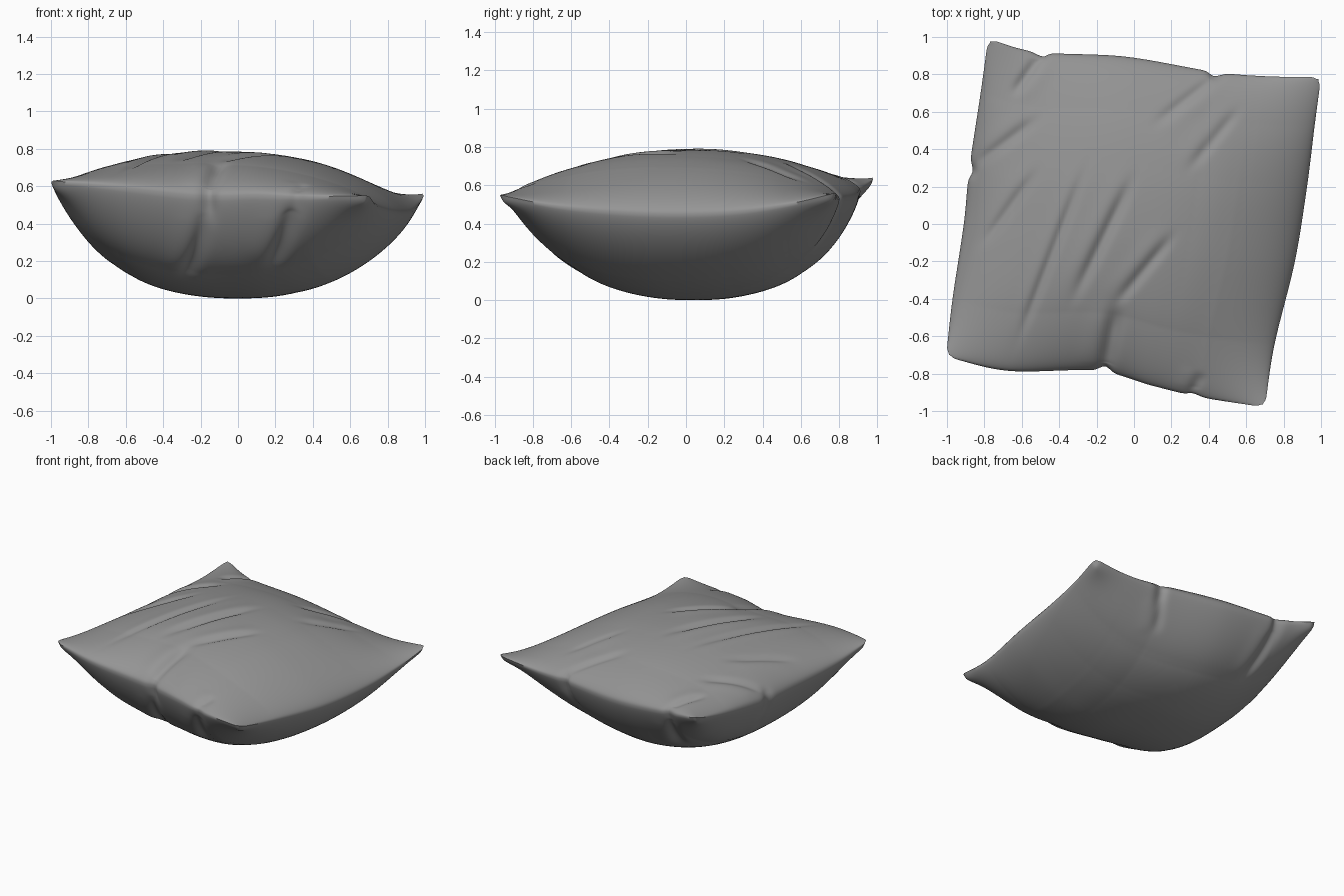
import bpy, bmesh, math
from mathutils import Vector

if "Cube" in bpy.data.objects:
    bpy.data.objects.remove(bpy.data.objects["Cube"])

# Seam edges of the cushion, corner to corner (x, y, z)
FRONT = [(-1.005, -.71, .63), (-.67, -.785, .60), (-.2, -.785, .55), (.1, -.865, .555), (.35, -.925, .545), (.70, -.98, .55)]
BACK = [(-.78, .99, .64), (-.52, .92, .58), (-.05, .895, .54), (.42, .815, .53), (.7, .79, .53), (1.0, .785, .56)]
LEFT = [(-1.005, -.71, .63), (-.97, -.4, .57), (-.91, .0, .54), (-.88, .3, .54), (-.82, .7, .58), (-.78, .99, .64)]
RIGHT = [(.70, -.98, .55), (.75, -.65, .49), (.86, -.2, .455), (.925, .2, .46), (.965, .52, .50), (1.0, .785, .56)]

# Puckers on the seam, then blunted corner tips: x, y, pull, radius
PUCKERS = [(-.16, -.79, .03, .04), (.32, -.92, .015, .04), (.44, .81, .025, .04), (-.5, .92, .025, .04), (-.88, .29, .02, .04)]
CORNERS = [FRONT[0], FRONT[-1], BACK[0], BACK[-1]]
PUCKERS += [(c[0], c[1], .018, .03) for c in CORNERS]

# Creases: x1, y1, x2, y2, depth, width
TOP_CREASES = [
    (-.60, -.58, -.28, .25, .016, .024), (-.31, -.38, -.02, .22, .022, .03),
    (-.16, -.80, -.09, -.45, .03, .04), (-.09, -.42, .2, -.07, .018, .028),
    (-.8, -.1, -.53, .27, .015, .028), (-.87, .3, -.52, .56, .016, .03),
    (-.5, .9, -.64, .7, .018, .028), (.44, .79, .12, .54, .014, .028),
    (.3, .3, .55, .6, .012, .028), (.3, -.93, .36, -.8, .012, .03)]
BOTTOM_CREASES = [
    (-.16, -.79, -.28, -.45, .035, .04), (.31, -.93, .18, -.6, .04, .045),
    (.44, .82, .37, .68, .02, .035), (-.5, .93, -.42, .64, .035, .04),
    (-.88, .29, -.75, .26, .015, .03)]


def sample(points, t):
    """Catmull-Rom point, parameterised by chord length."""
    p = [Vector(q) for q in points]
    lens = [(b - a).length for a, b in zip(p, p[1:])]
    s = t * sum(lens)
    i = 0
    while i < len(lens) - 1 and s > lens[i]:
        s -= lens[i]
        i += 1
    f = min(1, max(0, s / lens[i]))
    a = p[i - 1] if i else 2 * p[0] - p[1]
    d = p[i + 2] if i + 2 < len(p) else 2 * p[-1] - p[-2]
    b, c = p[i], p[i + 1]
    return .5 * (2 * b + (c - a) * f + (2 * a - 5 * b + 4 * c - d) * f**2 + (3 * b - a - 3 * c + d) * f**3)


def crease(x, y, creases):
    """Groove with a soft ridge alongside, fading at its ends."""
    total = 0
    for x1, y1, x2, y2, depth, w in creases:
        dx, dy = x2 - x1, y2 - y1
        n = math.hypot(dx, dy)
        along = ((x - x1) * dx + (y - y1) * dy) / n**2
        side = ((x - x1) * dy - (y - y1) * dx) / n
        fade = math.exp(-(abs(along - .5) / .46)**4)
        total += depth * fade * (math.exp(-(side / w)**2) - .25 * math.exp(-((side + 2.2 * w) / (1.6 * w))**2))
    return total


N = 150
params = []
for i in range(N + 1):
    a = 2 * i / N - 1
    params.append((.5 * a + .5 * math.sin(a * math.pi / 2) + 1) / 2)
f_, b_, l_, r_ = [[sample(e, t) for t in params] for e in (FRONT, BACK, LEFT, RIGHT)]

bm = bmesh.new()
for upper in (True, False):
    grid = []
    for i, u in enumerate(params):
        row = []
        for j, v in enumerate(params):
            # Blend the four seam edges into a sheet
            co = (f_[i] * (1 - v) + b_[i] * v + l_[j] * (1 - u) + r_[j] * u
                  - (f_[0] * (1 - u) * (1 - v) + f_[N] * u * (1 - v) + b_[0] * (1 - u) * v + b_[N] * u * v))
            wu = max(0, 1 - abs(2 * u - 1)**2.25)
            wv = max(0, 1 - abs(2 * v - 1)**2.25)
            # Inflate towards the crown or the base
            p = .57 + .12 * u if upper else .71
            w = (wu * wv)**p
            target = .785 - .035 * co.x if upper else 0
            z = co.z * (1 - w) + target * w
            edge = min(1, min(wu, wv) / .12)
            dent = crease(co.x, co.y, TOP_CREASES if upper else BOTTOM_CREASES) * edge
            z += -dent if upper else dent
            # Thickened corner tabs
            if not upper:
                near = min(math.hypot(co.x - c[0], co.y - c[1]) for c in CORNERS)
                z -= .03 * math.exp(-(near / .12)**2) * (1 - math.exp(-min(wu, wv) / .04))
            x, y = co.x, co.y
            for px, py, pull, radius in PUCKERS:
                g = pull * math.exp(-((co.x - px)**2 + (co.y - py)**2) / radius**2)
                r = math.hypot(px, py)
                x -= px / r * g
                y -= py / r * g
            row.append(bm.verts.new((x, y, z)))
        grid.append(row)
    for i in range(N):
        for j in range(N):
            q = [grid[i][j], grid[i + 1][j], grid[i + 1][j + 1], grid[i][j + 1]]
            bm.faces.new(q if upper else q[::-1])

# Join the two panels along the seam and rest the base on the floor
bmesh.ops.remove_doubles(bm, verts=bm.verts, dist=1e-5)
low = min(v.co.z for v in bm.verts)
for v in bm.verts:
    v.co.z -= low
mesh = bpy.data.meshes.new("cushion")
bm.to_mesh(mesh)
bm.free()
cushion = bpy.data.objects.new("cushion", mesh)
bpy.context.collection.objects.link(cushion)
bpy.context.view_layer.objects.active = cushion
cushion.select_set(True)
bpy.ops.object.shade_smooth_by_angle(angle=math.radians(60))

# Dark grey fabric
fabric = bpy.data.materials.new("fabric")
fabric.diffuse_color = (.3, .3, .3, 1)
fabric.use_nodes = True
fabric.node_tree.nodes["Principled BSDF"].inputs["Base Color"].default_value = fabric.diffuse_color
mesh.materials.append(fabric)
